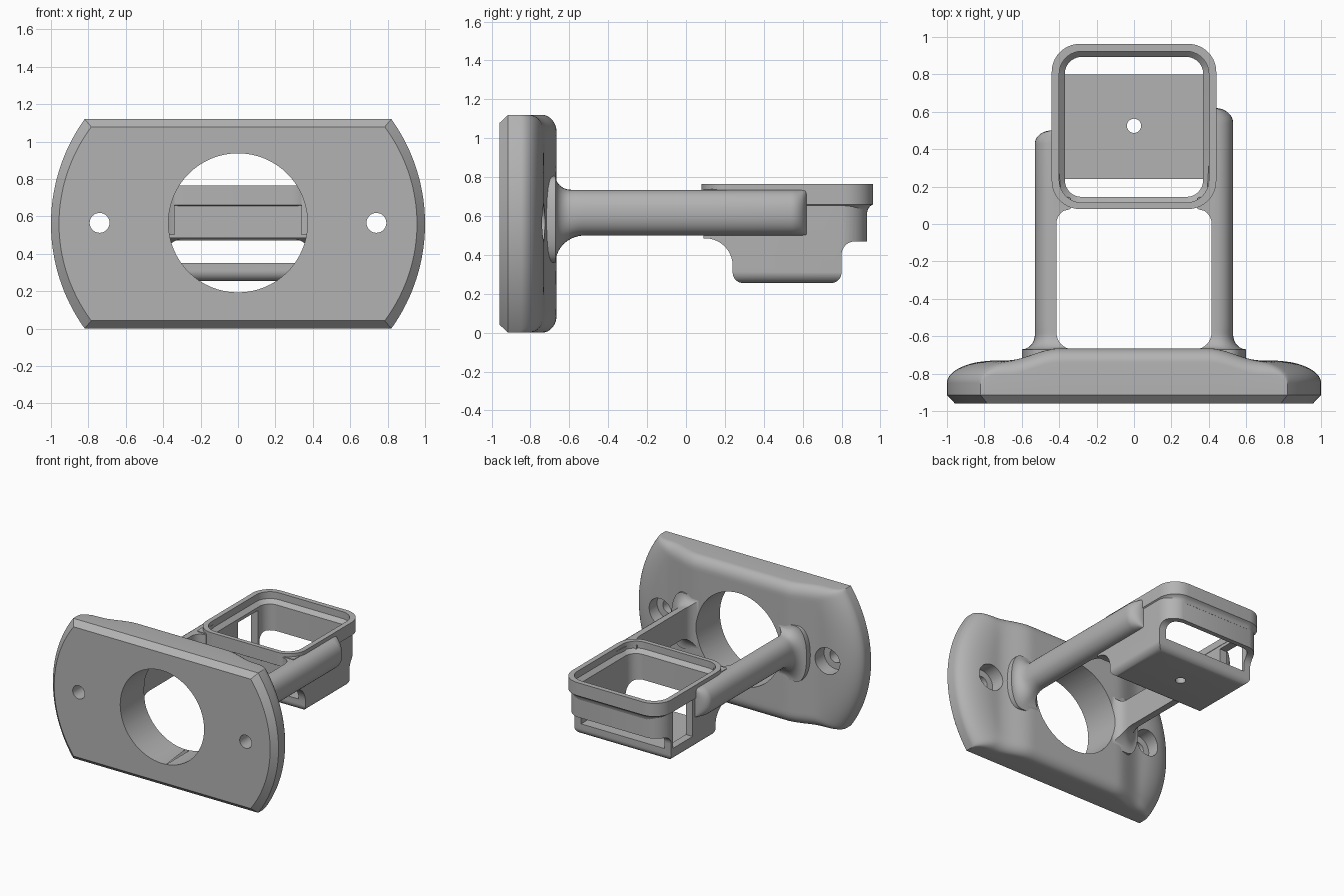
import bpy, bmesh
from math import sin, cos, pi, sqrt, copysign

cube = bpy.data.objects.get("Cube")
if cube:
    bpy.data.objects.remove(cube)

grey = bpy.data.materials.new("plain grey")
grey.use_nodes = True
COLOUR = (0.45, 0.45, 0.45, 1)
grey.diffuse_color = COLOUR
grey.node_tree.nodes["Principled BSDF"].inputs["Base Color"].default_value = COLOUR
MID = 0.56  # height of the plate centre


def finish(name, bm):
    bmesh.ops.recalc_face_normals(bm, faces=bm.faces)
    mesh = bpy.data.meshes.new(name)
    bm.to_mesh(mesh)
    bm.free()
    mesh.materials.append(grey)
    ob = bpy.data.objects.new(name, mesh)
    bpy.context.collection.objects.link(ob)
    return ob


def loft(name, rings):
    """Closed skin through rings of equal length, capped at both ends."""
    bm = bmesh.new()
    rows = [[bm.verts.new(p) for p in ring] for ring in rings]
    n = len(rows[0])
    for a, b in zip(rows, rows[1:]):
        for i in range(n):
            j = (i + 1) % n
            bm.faces.new((a[i], a[j], b[j], b[i]))
    bm.faces.new(rows[0])
    bm.faces.new(rows[-1])
    return finish(name, bm)


def cut(ob, cutter, operation="DIFFERENCE"):
    mod = ob.modifiers.new("cut", "BOOLEAN")
    mod.operation = operation
    mod.solver = "EXACT"
    mod.object = cutter
    bpy.context.view_layer.objects.active = ob
    bpy.ops.object.modifier_apply(modifier=mod.name)


def arc(cx, cy, r, start, end, n=10):
    return [(cx + r * cos(start + (end - start) * i / n),
             cy + r * sin(start + (end - start) * i / n)) for i in range(n + 1)]


def rounded(x, y0, y1, r_front, r_back):
    """Rounded rectangle, symmetric in x, with its own front and back radii."""
    return (arc(x - r_front, y0 + r_front, r_front, -pi / 2, 0)
            + arc(x - r_back, y1 - r_back, r_back, 0, pi / 2)
            + arc(r_back - x, y1 - r_back, r_back, pi / 2, pi)
            + arc(r_front - x, y0 + r_front, r_front, pi, pi * 1.5))


def at_z(outline, z):
    return [(x, y, z) for x, y in outline]


def drill(name, x, z, r, y0, y1):
    circle = arc(x, z, r, 0, 2 * pi, 64)[:-1]
    return loft(name, [[(a, y, b) for a, b in circle] for y in (y0, y1)])


def fillet(d, width, height):
    k = max(0, min(1, 1 - d / width))
    return height * (1 - sqrt(1 - k * k))


# Mounting plate: domed back, arched ends, chamfered flat front
def plate_end(z):
    return 0.04 + sqrt(0.96 ** 2 - z * z)


def plate_back(x, z):
    t = max(0, min(1, (abs(x) - 0.4) / 0.28))
    base = -0.665 - 0.065 * t * t * (3 - 2 * t)
    end = fillet(plate_end(z) - abs(x), 0.26, 0.12)
    edge = fillet(MID - abs(z), 0.09, 0.075)
    return base - (end ** 3 + edge ** 3) ** (1 / 3)


bm = bmesh.new()
NX, NZ = 72, 40
grid = []
for i in range(NX + 1):
    column = []
    for j in range(NZ + 1):
        z = MID * sin(pi / 2 * (2 * j / NZ - 1))
        x = plate_end(z) * sin(pi / 2 * (2 * i / NX - 1))
        column.append(bm.verts.new((x, plate_back(x, z), z + MID)))
    grid.append(column)
for a, b in zip(grid, grid[1:]):
    for j in range(NZ):
        bm.faces.new((a[j], b[j], b[j + 1], a[j + 1]))
loop = ([c[0] for c in grid] + grid[-1][1:] + [c[-1] for c in grid[-2::-1]]
        + grid[0][-2:0:-1])
for y, sx, sz in ((-0.915, 1, 1), (-0.96, 0.957, 0.925)):
    ring = [bm.verts.new((v.co.x * sx, y, MID + (v.co.z - MID) * sz)) for v in loop]
    for i in range(len(loop)):
        j = (i + 1) % len(loop)
        bm.faces.new((loop[i], loop[j], ring[j], ring[i]))
    loop = ring
bm.faces.new(loop)
plate = finish("mounting_plate", bm)

centre_hole = drill("centre_hole_cutter", 0, 0.565, 0.372, -1.2, -0.4)
cutters = [centre_hole]
cut(plate, centre_hole)
for side in (-1, 1):
    for r, y0 in ((0.053, -1.2), (0.105, -0.84)):
        hole = drill("screw_cutter", side * 0.74, 0.565, r, y0, -0.5)
        cut(plate, hole)
        cutters.append(hole)


# Arms: flat inside, round outside, flaring into the plate and the cup
def arm(name, side, taper_from, end, tip):
    rings = []
    ys = [-0.76] + [-0.67 + 0.16 * (i / 14) ** 2 for i in range(15)]
    ys += [-0.3] + [0.01 * i for i in range(0, 17)] + [taper_from]
    ys += [taper_from + (end - taper_from) * sin(pi / 2 * i / 8) for i in range(1, 9)]
    for y in ys:
        d = max(0, y + 0.67)
        k = max(0, (y - taper_from) / (end - taper_from))
        inner = 0.415 - fillet(d, 0.09, 0.09) - fillet(max(0, abs(y - 0.11) - 0.03), 0.08, 0.075)
        outer = 0.53 + fillet(d, 0.08, 0.07) - (0.53 - tip) * (1 - sqrt(max(0, 1 - k * k)))
        low = 0.5 - fillet(d, 0.15, 0.14)
        high = 0.735 + fillet(d, 0.08, 0.07)
        middle, half = (low + high) / 2, (high - low) / 2
        bulge = min(0.1, outer - inner - 0.005)
        ring = [(inner, low), (inner, high)]
        for i in range(17):
            a = pi / 2 - pi * i / 16
            ring.append((outer - bulge + bulge * cos(a) ** 0.9,
                         middle + half * copysign(abs(sin(a)) ** 0.9, sin(a))))
        rings.append([(side * x, y, z) for x, z in ring])
    ob = loft(name, rings)
    cut(ob, centre_hole)
    return ob


arms = [arm("left_arm", 1, 0.54, 0.62, 0.435), arm("right_arm", -1, 0.43, 0.5, 0.44)]

# Cup body: side profile trimmed by its plan and by its rounded underside
profile = ([(0.09, 0.74), (0.09, 0.485)] + arc(0.1, 0.345, 0.14, pi / 2, 0)
           + arc(0.295, 0.31, 0.055, pi, pi * 1.5) + arc(0.745, 0.31, 0.055, -pi / 2, 0)
           + arc(0.87, 0.4, 0.07, pi, pi / 2) + [(0.93, 0.47), (0.93, 0.74)])
body = loft("cup_body", [[(x, y, z) for y, z in profile] for x in (-0.5, 0.5)])
plan = rounded(0.43, 0.085, 0.932, 0.02, 0.14)
plan_cutter = loft("plan_cutter", [at_z(plan, z) for z in (0.1, 0.9)])
section = rounded(0.43, 0.255, 0.95, 0.06, 0.02)
section_cutter = loft("section_cutter", [[(x, y, z) for x, z in section] for y in (0, 1.1)])
cut(body, plan_cutter, "INTERSECT")
cut(body, section_cutter, "INTERSECT")

# Cup rim with a coved underside
rim_rings = [at_z(rounded(0.44 - d, 0.08 + d, 0.963 - d, 0.15 - d, 0.15 - d), z)
             for z, d in ((0.615, 0.032), (0.635, 0.027), (0.65, 0.017), (0.66, 0), (0.765, 0))]
rim = loft("cup_rim", rim_rings)

# Stepped pocket, side window and floor hole
pocket = loft("pocket_cutter", [at_z(rounded(0.37 + d, 0.145 - d, 0.893 + d, 0.09 + d, 0.09 + d), z)
                                for z, d in ((0.35, 0), (0.68, 0), (0.71, 0.03), (1, 0.03))])
window_plan = [(-0.6, 0.53), (-0.3, 0.53), (-0.3, 0.78), (-0.6, 0.78)]
window = loft("window_cutter", [at_z(window_plan, z) for z in (0.36, 0.655)])
floor_hole = loft("floor_hole_cutter", [at_z(arc(0, 0.525, 0.038, 0, 2 * pi, 40)[:-1], z)
                                        for z in (0.1, 0.5)])
for part, tools in ((body, (pocket, window, floor_hole)), (rim, (pocket, window))):
    for tool in tools:
        cut(part, tool)
cutters += [plan_cutter, section_cutter, pocket, window, floor_hole]

for ob in cutters:
    bpy.data.objects.remove(ob)

# Smooth shading with crisp edges
bpy.ops.object.select_all(action="DESELECT")
for ob in [plate, body, rim] + arms:
    ob.select_set(True)
    bpy.context.view_layer.objects.active = ob
bpy.ops.object.shade_smooth_by_angle(angle=pi / 6)
